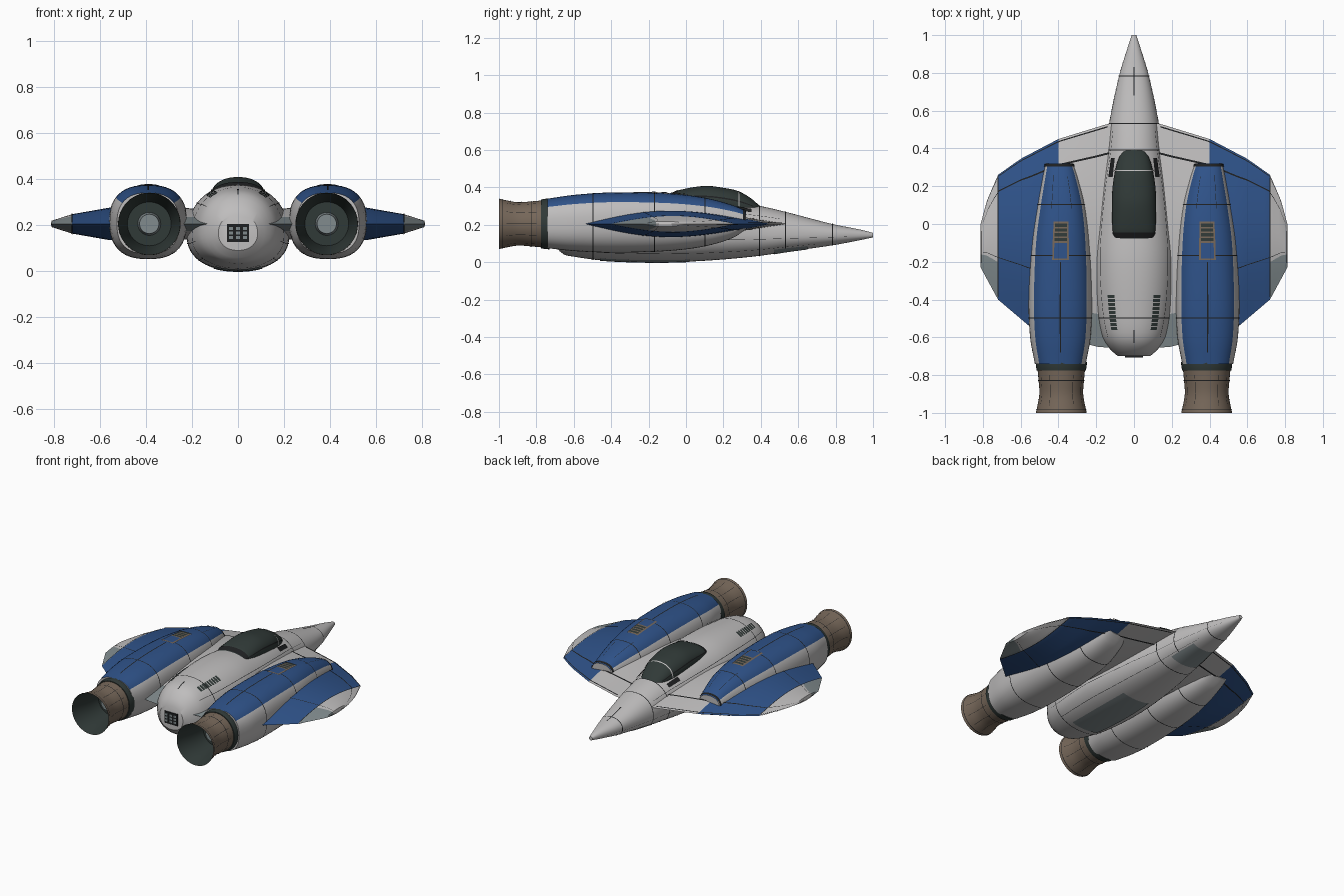
import bpy, bmesh, math
from mathutils import Matrix, Vector

cube = bpy.data.objects.get("Cube")
if cube:
    bpy.data.objects.remove(cube)


def material(name, *rgb):
    m = bpy.data.materials.new(name)
    m.use_nodes = True
    m.diffuse_color = (*rgb, 1)
    m.node_tree.nodes["Principled BSDF"].inputs["Base Color"].default_value = (*rgb, 1)
    return m


WHITE = material("hull_white", .52, .51, .51)
BLUE = material("panel_blue", .028, .085, .25)
BROWN = material("nozzle_brown", .18, .135, .1)
DARK = material("dark_glass", .03, .042, .039)
BLACK = material("seam_black", .013, .014, .015)
GREY = material("panel_grey", .22, .26, .27)


def finish(name, bm, mats, mirror):
    mesh = bpy.data.meshes.new(name)
    bm.to_mesh(mesh)
    bm.free()
    for m in mats:
        mesh.materials.append(m)
    for p in mesh.polygons:
        p.use_smooth = True
    mesh.set_sharp_from_angle(angle=math.radians(35))
    ob = bpy.data.objects.new(name, mesh)
    bpy.context.collection.objects.link(ob)
    if mirror:
        ob.modifiers.new("Mirror", 'MIRROR').use_mirror_merge = False
    return ob


def grid(name, fn, A, B, mats, rule=None, wrap=False, caps=(), mirror=False):
    """Surface fn(a, b) over two parameter lists."""
    bm = bmesh.new()
    rows = [[bm.verts.new(fn(a, b)) for b in B] for a in A]
    n = len(B)
    for i in range(len(A) - 1):
        for j in range(n if wrap else n - 1):
            k = (j + 1) % n
            f = bm.faces.new((rows[i][j], rows[i + 1][j], rows[i + 1][k], rows[i][k]))
            if rule:
                b2 = B[k] if k else B[-1] * 2 - B[-2]
                f.material_index = rule((A[i] + A[i + 1]) / 2, (B[j] + b2) / 2)
    for end in caps:
        bm.faces.new(rows[0] if end == 0 else rows[-1][::-1])
    return finish(name, bm, mats, mirror)


def span(a, b, n):
    return [a + (b - a) * i / n for i in range(n + 1)]


def skin(S, power):
    """Smooth hull through sections (y, centre x, centre z, half width, up, down)."""
    def slope(i, c):
        lo, hi = S[max(i - 1, 0)], S[min(i + 1, len(S) - 1)]
        return (hi[c] - lo[c]) / (hi[0] - lo[0])

    def fn(y, t, off=0):
        i = max(k for k in range(len(S) - 1) if k == 0 or S[k][0] <= y)
        h = S[i + 1][0] - S[i][0]
        u = (y - S[i][0]) / h
        v = [(2*u**3 - 3*u*u + 1) * S[i][c] + (3*u*u - 2*u**3) * S[i + 1][c]
             + h * ((u**3 - 2*u*u + u) * slope(i, c) + (u**3 - u*u) * slope(i + 1, c))
             for c in range(1, 6)]
        cs, sn = math.cos(t), math.sin(t)
        e = 2 / power
        return Vector((v[0] + math.copysign(abs(cs)**e, cs) * (v[2] + off), y,
                       v[1] + math.copysign(abs(sn)**e, sn) * ((v[3] if sn > 0 else v[4]) + off)))
    return fn


def around(n):
    return span(0, math.tau, n)[:-1]


def loft(name, fn, ys, mats, rule=None, caps=(0, 1), mirror=False, n=48):
    return grid(name, fn, ys, around(n), mats, rule, True, caps, mirror)


def patch(name, fn, y0, y1, t0, t1, mat, off=.003, mirror=False):
    """Thin plate lying on a hull; angles in degrees."""
    ny = max(1, int((y1 - y0) / .03))
    nt = max(1, int((t1 - t0) / 6))
    ts = span(math.radians(t0), math.radians(t1), nt)
    return grid(name, lambda y, t: fn(y, t, off), span(y0, y1, ny), ts, [mat], mirror=mirror)


def box(name, loc, size, mat):
    bm = bmesh.new()
    bmesh.ops.create_cube(bm, size=1, matrix=Matrix.Translation(loc) @ Matrix.Diagonal((*size, 1)))
    return finish(name, bm, [mat], False)


# Fuselage
hull = skin([(-.7, 0, .165, .085, .08, .075), (-.66, 0, .165, .13, .14, .12),
             (-.6, 0, .16, .17, .185, .13), (-.45, 0, .15, .205, .215, .14),
             (-.2, 0, .15, .222, .225, .15), (0, 0, .145, .21, .215, .142),
             (.2, 0, .145, .185, .19, .13), (.4, 0, .145, .15, .155, .11),
             (.53, 0, .145, .132, .125, .09), (.78, 0, .145, .08, .06, .055),
             (.93, 0, .145, .035, .03, .027), (1, 0, .145, .012, .012, .012)], 2.2)
loft("fuselage", hull, span(-.7, 1, 68), [WHITE])
for y in (-.5, .39, .53, .78):
    patch("fuselage_seam", hull, y, y + .005, 0, 360, BLACK, .002)
for y0, y1, t in ((-.6, .5, 38), (-.55, .9, 350), (-.5, .7, 318)):
    patch("fuselage_side_line", hull, y0, y1, t, t + .8, BLACK, .002, True)
patch("nose_centre_line", hull, .68, .83, 88.5, 91.5, BLACK, .002)
patch("tail_centre_line", hull, -.63, -.56, 89.3, 90.7, BLACK, .002)
patch("belly_panel", hull, -.46, .02, 244, 296, GREY)
patch("nose_belly_panel", hull, .47, .65, 228, 312, GREY)
patch("side_slot", hull, .25, .35, 44, 54, BLACK, .006, True)
for i in range(9):
    y = -.56 + i * .021
    patch("fuselage_louvre", hull, y, y + .016, 52, 64, DARK, .004, True)

# Tail grille
box("tail_grille", (0, -.702, .165), (.095, .008, .078), BLACK)
for x in (-.03, 0, .03):
    for z in (.145, .165, .185):
        box("tail_grille_cell", (x, -.706, z), (.018, .004, .013), GREY)

# Canopy
glass = skin([(-.08, 0, .33, .1, .035, .03), (-.04, 0, .33, .113, .055, .03),
              (.1, 0, .325, .117, .083, .03), (.2, 0, .315, .113, .083, .03),
              (.28, 0, .3, .1, .08, .03), (.35, 0, .285, .08, .055, .03),
              (.4, 0, .275, .05, .02, .02)], 2.2)
loft("canopy", glass, span(-.08, .4, 24), [DARK])
patch("canopy_frame", glass, .28, .287, 0, 180, WHITE, .003)
patch("canopy_rear_frame", glass, -.075, -.045, 0, 180, BLACK, .003)
patch("canopy_sill", glass, -.05, .36, 14, 19, BLACK, .003, True)


# Wings: lens section, parameter s runs over the top then back underneath
def lerp(pts, x):
    for (x0, y0), (x1, y1) in zip(pts, pts[1:]):
        if x <= x1:
            break
    return y0 + (y1 - y0) * (x - x0) / (x1 - x0)


LEAD = [(.05, .545), (.14, .53), (.4, .45), (.6, .345), (.72, .26), (.78, .12), (.812, 0)]
TRAIL = [(.05, -.66), (.2, -.65), (.555, -.54), (.72, -.4), (.812, -.23)]
THICK = [(.05, .06), (.3, .072), (.56, .07), (.72, .042), (.808, .014), (.812, 0)]


def wing(s, x, off=0):
    u, side = (s, 1) if s <= 1 else (2 - s, -1)
    y = lerp(LEAD, x) * (1 - u) + lerp(TRAIL, x) * u
    return Vector((x, y, .205 + side * (lerp(THICK, x) * math.sin(math.pi * u) + off)))


def wing_colour(s, x):
    u = s if s <= 1 else 2 - s
    if x > .72:
        return 2 if u > .7 else 0
    if x < .3 and u > .85:
        return 2
    return 1 if x > .4 else 0


wing_x = span(.05, .4, 10) + span(.4, .72, 10)[1:] + span(.72, .808, 6)[1:] + [.812]
grid("wing", wing, span(0, 2, 80), wing_x, [WHITE, BLUE, GREY], wing_colour, mirror=True)
for lower in (False, True):
    for u, w, x0 in ((.128, .009, .12), (.66, .005, .5), (.01, .006, .14)):
        s = 2 - u - w if lower else u
        grid("wing_seam", lambda a, x: wing(a, x, .003), [s, s + w], span(x0, .8, 24),
             [BLACK], mirror=True)
    s0 = 1 if lower else 0
    grid("wing_tip_seam", lambda a, x: wing(a, x, .003), span(s0 + .02, s0 + .98, 30),
         [.718, .722], [BLACK], mirror=True)

# Engine pods
pod = skin([(-.74, .39, .205, .135, .135, .13), (-.6, .39, .21, .16, .15, .15),
            (-.4, .39, .215, .168, .158, .163), (-.1, .388, .21, .157, .158, .15),
            (.1, .385, .205, .13, .14, .12), (.25, .39, .205, .095, .1, .075),
            (.32, .395, .205, .075, .07, .03)], 2.5)
loft("engine_pod", pod, span(-.74, .32, 40), [WHITE, BLUE],
     lambda y, t: int(math.sin(t) > 0 and abs(math.cos(t)) < .76), mirror=True)
for y in (-.5, -.17, .1):
    patch("engine_seam", pod, y, y + .005, 0, 360, BLACK, .002, True)
patch("engine_intake_lip", pod, .305, .318, 0, 180, BLACK, .004, True)
patch("engine_top_line", pod, -.68, -.2, 89.6, 90.4, BLACK, .002, True)
for t in (72, 108):
    patch("engine_front_line", pod, .08, .26, t, t + 1, BLACK, .002, True)

# Pod vents
patch("vent_frame", pod, -.19, .012, 79, 101, BROWN, .004, True)
patch("vent_recess", pod, -.182, -.1, 82, 98, BLUE, .006, True)
for i in range(4):
    y = -.09 + i * .025
    patch("vent_slat", pod, y, y + .017, 82, 98, DARK, .006, True)


# Exhaust nozzles
def tube(*rings):
    return skin([(y, .385, .205, r, r, r) for y, r in rings], 2)


outer = tube((-1, .135), (-.97, .128), (-.9, .116), (-.82, .121), (-.765, .126))
loft("nozzle", outer, span(-1, -.765, 14), [BROWN], caps=(), mirror=True)
for y in (-.985, -.83):
    patch("nozzle_band", outer, y, y + .004, 0, 360, BLACK, .002, True)
for i in range(12):
    patch("nozzle_line", outer, -.96, -.8, i * 30, i * 30 + 1, BLACK, .002, True)
loft("nozzle_lining", tube((-1, .134), (-.9, .112), (-.78, .095)), span(-.78, -1, 8),
     [DARK], caps=(0,), mirror=True)
loft("exhaust_core", tube((-.83, .042), (-.78, .05)), [-.83, -.78], [GREY], mirror=True)
loft("nozzle_collar", tube((-.775, .13), (-.755, .134), (-.73, .136)), span(-.775, -.73, 4),
     [DARK], mirror=True)
